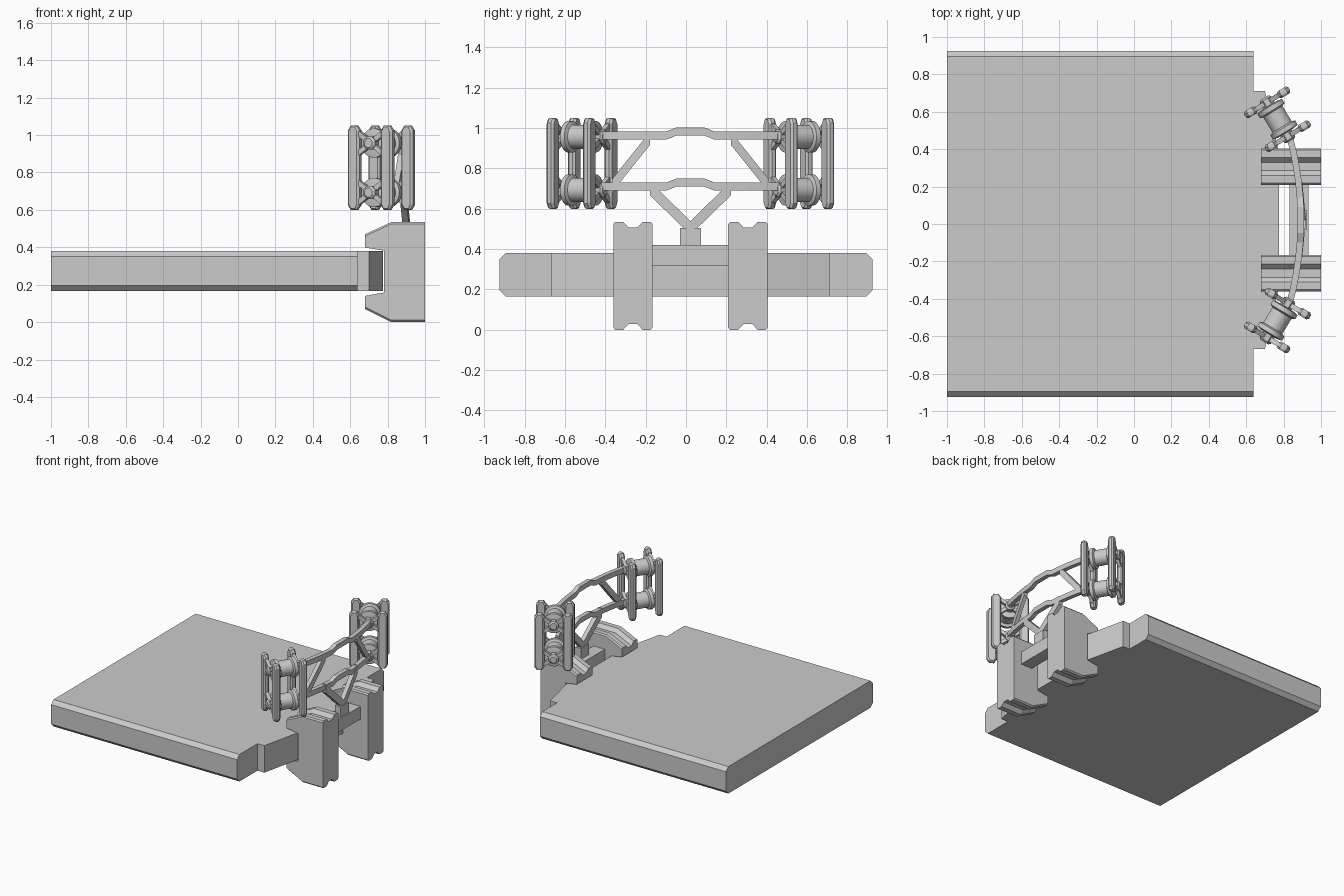
import bpy, bmesh, math
from mathutils import Vector, Matrix

if "Cube" in bpy.data.objects:
    bpy.data.objects.remove(bpy.data.objects["Cube"])

YC = 0.022  # symmetry line of the bracket assembly


def finish(name, bm, smooth=False):
    bmesh.ops.recalc_face_normals(bm, faces=bm.faces)
    me = bpy.data.meshes.new(name)
    bm.to_mesh(me)
    bm.free()
    ob = bpy.data.objects.new(name, me)
    bpy.context.collection.objects.link(ob)
    if smooth:
        bpy.context.view_layer.objects.active = ob
        ob.select_set(True)
        bpy.ops.object.shade_smooth_by_angle(angle=math.radians(35))
        ob.select_set(False)
    return ob


def loft(name, rings, smooth=False):
    """Skin closed rings of points and cap both ends."""
    bm = bmesh.new()
    vs = [[bm.verts.new(p) for p in r] for r in rings]
    n = len(vs[0])
    for a, b in zip(vs, vs[1:]):
        for i in range(n):
            j = (i + 1) % n
            bm.faces.new((a[i], a[j], b[j], b[i]))
    bm.faces.new(vs[0])
    bm.faces.new(vs[-1])
    return finish(name, bm, smooth)


def ribbon(name, pts, h, t):
    """Bar of height h and thickness t through points running along y."""
    return loft(name, [[(x - t/2, y, z - h/2), (x + t/2, y, z - h/2),
                        (x + t/2, y, z + h/2), (x - t/2, y, z + h/2)] for x, y, z in pts])


def box(name, lo, hi):
    return loft(name, [[(x, lo[1], lo[2]), (x, hi[1], lo[2]), (x, hi[1], hi[2]), (x, lo[1], hi[2])]
                       for x in (lo[0], hi[0])])


def strut(name, p, q, w):
    """Square bar between two points."""
    p, q = Vector(p), Vector(q)
    d = (q - p).normalized()
    s = d.cross(Vector((0, 0, 1))).normalized() * w / 2
    u = s.cross(d).normalized() * w / 2
    return loft(name, [[c - s - u, c + s - u, c + s + u, c - s + u] for c in (p, q)])


def lathe(name, center, axis, profile, seg, smooth):
    """Turned part: profile of (radius, distance along axis)."""
    u = axis.cross(Vector((0, 0, 1))).normalized()
    rings = []
    for r, h in profile:
        ring = []
        for i in range(seg):
            a = 2 * math.pi * (i + 0.5) / seg
            ring.append(center + axis * h + u * r * math.cos(a) + Vector((0, 0, r * math.sin(a))))
        rings.append(ring)
    return loft(name, rings, smooth)


# main slab with chamfered long edges
W, C, Z0, Z1 = 0.925, 0.03, 0.165, 0.38
slab_section = [(-W, Z0 + C), (-W + C, Z0), (W - C, Z0), (W, Z0 + C),
                (W, Z1 - C), (W - C, Z1), (-W + C, Z1), (-W, Z1 - C)]
loft("slab", [[(x, y, z) for y, z in slab_section] for x in (-1, 0.64)])

# tapered end block
end_plan = [(0.63, -0.69), (0.70, -0.69), (0.775, -0.36), (0.775, 0.36), (0.70, 0.69), (0.63, 0.69)]
loft("end_block", [[(x, y + YC, z) for x, y in end_plan] for z in (Z0, Z1)])

# clamps gripping the end block, grooved on top and bottom
clamp_side = [(0.68, 0.47, -1), (0.82, 0.535, -1), (1.0, 0.535, -1), (1.0, 0, 1), (0.82, 0, 1), (0.68, 0.07, 1),
              (0.68, 0.14, 0), (0.78, 0.158, 0), (0.78, 0.382, 0), (0.68, 0.398, 0)]
stations = [(-0.0975, 0.01), (-0.088, 0), (-0.048, 0), (-0.022, 0.028),
            (0.022, 0.028), (0.048, 0), (0.088, 0), (0.0975, 0.01)]
for s in (-1, 1):
    loft("clamp", [[(x, YC + s * 0.285 + dy, z + k * d) for x, z, k in clamp_side] for dy, d in stations])

# crossbar between the clamps and the support column on it
box("crossbar", (0.832, YC - 0.2, 0.318), (0.933, YC + 0.2, 0.42))
box("support_column", (0.875, YC - 0.052, 0.41), (0.925, YC + 0.052, 0.505))


def bow(t):
    return 0.892 - 0.3 * t * t


# bowed upper and lower rails with a raised centre
half = [(0.07, 0.02), (0.12, 0), (0.2, 0), (0.28, 0), (0.36, 0), (0.44, 0)]
rail = [(-t, d) for t, d in reversed(half)] + half
for name, z in (("upper_rail", 0.963), ("lower_rail", 0.71)):
    ribbon(name, [(bow(t), YC + t, z + d) for t, d in rail], 0.04, 0.035)

for s in (-1, 1):
    # truss diagonals and support arms
    ribbon("truss_diagonal", [(bow(t), YC + s * t, 0.95 - (t - 0.2) * 1.25) for t in (0.2, 0.26, 0.33, 0.39)],
           0.065, 0.03)
    ribbon("support_arm", [(0.902, YC, 0.505), (0.882, YC + s * 0.2, 0.7)], 0.068, 0.035)

    # roller unit: axle axis and sideways direction
    ax = Vector((0.52, -0.854 * s, 0))
    side = Vector((0.854, 0.52 * s, 0))
    mid = Vector((0.767, YC + s * 0.538, 0))
    up = Vector((0, 0, 1))

    # four upright plates with chamfered ends
    outline = [(-0.036, 0.625), (-0.018, 0.6), (0.018, 0.6), (0.036, 0.625),
               (0.036, 1.025), (0.018, 1.05), (-0.018, 1.05), (-0.036, 1.025)]
    for i in (-1, 1):
        for j in (-1, 1):
            c = mid + side * 0.103 * i + ax * 0.106 * j
            rings = []
            for h, k in ((-0.021, 0.7), (-0.01, 1), (0.01, 1), (0.021, 0.7)):
                rings.append([c + ax * h + side * a * k + up * (0.825 + (z - 0.825) * (0.97 if k < 1 else 1))
                              for a, z in outline])
            loft("upright_plate", rings)

    for z in (0.957, 0.693):
        c = mid + up * z
        # flanged roller
        lathe("roller", c, ax, [(0.05, -0.086), (0.078, -0.08), (0.078, -0.055), (0.06, -0.047), (0.06, 0.047),
                                (0.078, 0.055), (0.078, 0.08), (0.05, 0.086)], 24, True)
        # axle with faceted hubs
        lathe("axle", c, ax, [(0.026, -0.135), (0.038, -0.125), (0.038, -0.08), (0.038, 0.08),
                              (0.038, 0.125), (0.026, 0.135)], 8, False)
        # cross-shaped spokes from hubs to plates
        for j in (-1, 1):
            for i in (-1, 1):
                for k in (-1, 1):
                    hub = c + ax * 0.106 * j
                    strut("spoke", hub + side * 0.02 * i + up * 0.015 * k,
                          hub + side * 0.085 * i + up * 0.06 * k, 0.026)
